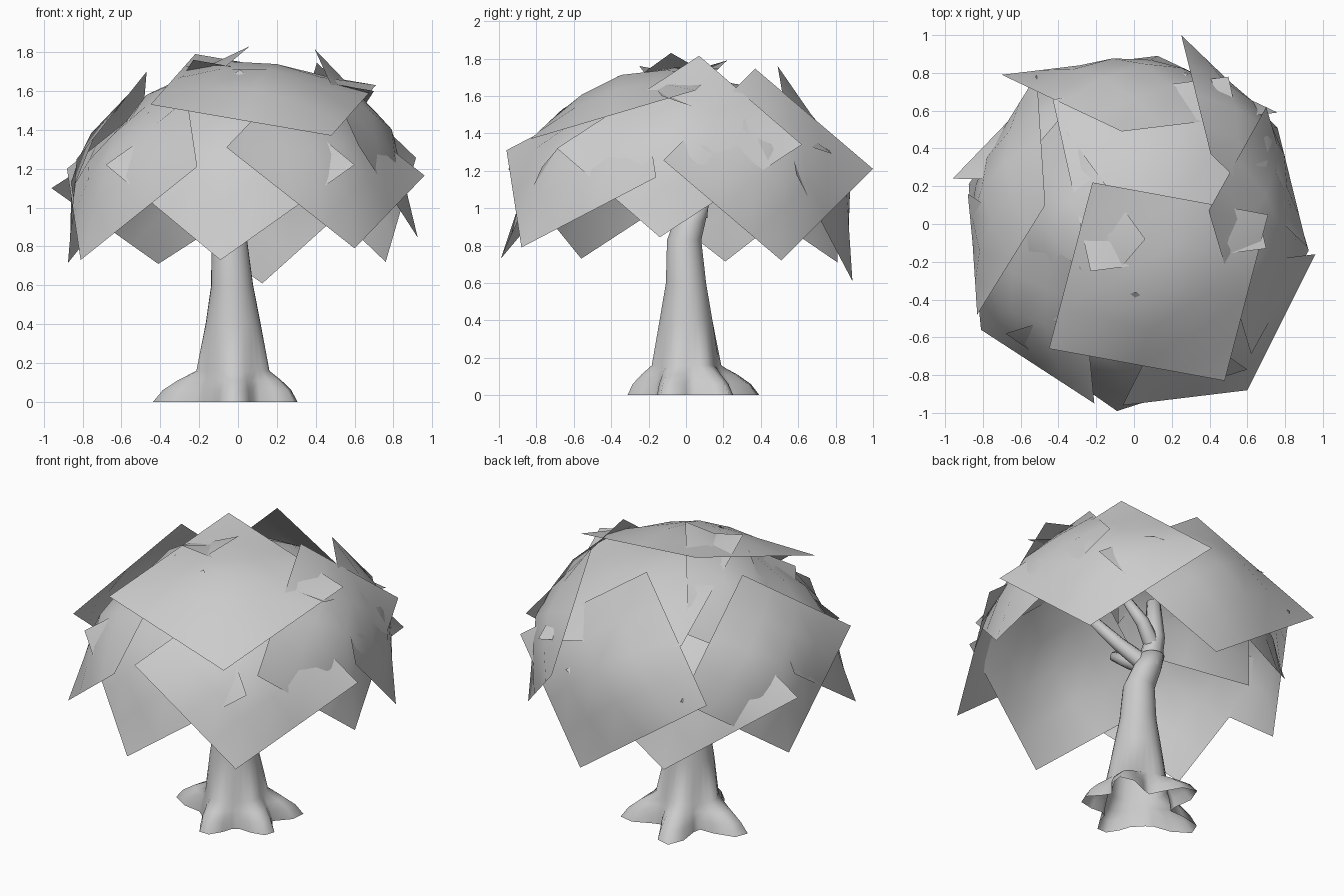
import bpy, bmesh, math
from mathutils import Vector

if "Cube" in bpy.data.objects:
    bpy.data.objects.remove(bpy.data.objects["Cube"])


def make_object(name, bm):
    me = bpy.data.meshes.new(name)
    bm.to_mesh(me)
    bm.free()
    ob = bpy.data.objects.new(name, me)
    bpy.context.collection.objects.link(ob)
    for p in me.polygons:
        p.use_smooth = True
    return ob


def skin(bm, rings, cap=False):
    """Join successive rings of points with quads."""
    loops = [[bm.verts.new(p) for p in ring] for ring in rings]
    n = len(loops[0])
    for a, b in zip(loops, loops[1:]):
        for i in range(n):
            j = (i + 1) % n
            bm.faces.new((a[i], a[j], b[j], b[i]))
    if cap:
        bm.faces.new(loops[-1])


def tube(name, pts, radii, sides=8):
    bm = bmesh.new()
    pts = [Vector(p) for p in pts]
    rings = []
    for k, p in enumerate(pts):
        d = (pts[min(k + 1, len(pts) - 1)] - pts[max(k - 1, 0)]).normalized()
        q = Vector((0, 0, 1)).rotation_difference(d)
        rings.append([p + q @ Vector((radii[k] * math.cos(t), radii[k] * math.sin(t), 0))
                      for t in (2 * math.pi * i / sides for i in range(sides))])
    skin(bm, rings, cap=True)
    return make_object(name, bm)


# Trunk with flared roots: (angle in degrees, reach at the ground)
ROOTS = [(36, .39), (106, .41), (176, .42), (270, .32), (342, .34)]
SIDES = 30


def root_reach(deg):
    best = 0
    for a, r in ROOTS:
        d = abs((deg - a + 180) % 360 - 180)
        if d < 34:
            best = max(best, (r - .19) * (.5 + .5 * math.cos(math.pi * d / 34)))
    return best


# z, centre x, centre y, radius, share of the root flare
TRUNK = [(0, -.02, 0, .195, 1), (.06, -.02, 0, .19, .8), (.11, -.02, 0, .18, .5),
         (.16, -.02, 0, .172, .1), (.4, -.025, 0, .142, 0), (.6, -.03, 0, .108, 0),
         (.83, -.045, -.01, .092, 0), (.93, -.07, .02, .085, 0), (1.03, -.09, .05, .075, 0)]
bm = bmesh.new()
rings = []
for z, cx, cy, r, share in TRUNK:
    ring = []
    for i in range(SIDES):
        deg = 360 * i / SIDES
        t = math.radians(deg)
        rr = r + share * root_reach(deg)
        ring.append((cx + rr * math.cos(t), cy + rr * math.sin(t), z))
    rings.append(ring)
skin(bm, rings, cap=True)
make_object("trunk", bm)

# Branches inside the crown
fork = (-.08, .04, .96)
tube("branch_main", [fork, (-.1, .07, 1.15), (-.08, .08, 1.38)], [.075, .058, .04])
tube("branch_right", [fork, (.08, -.05, 1.1), (.22, -.12, 1.24)], [.055, .042, .03])
tube("branch_back", [(-.1, .06, 1.08), (.02, .1, 1.2), (.1, .05, 1.34)], [.05, .04, .028])
tube("branch_front", [fork, (-.06, -.12, 1.06), (-.03, -.22, 1.13)], [.055, .042, .03])

# Domed leaf cards: one corner and its two neighbours (the fourth follows), and the bulge
CARDS = {
    "top_front": ((-.45, -.66, 1.53), (.48, -.83, 1.37), (-.22, .22, 1.79), .14),
    "top_back": ((-.23, -.25, 1.76), (.70, -.13, 1.60), (-.43, .66, 1.45), .14),
    "top_left": ((.06, -.08, 1.83), (-.40, .55, 1.47), (-.37, -.58, 1.47), .14),
    "front": ((-.09, -.99, .73), (.60, -.77, 1.22), (-.68, -.58, 1.22), .15),
    "front_left": ((-.81, -.56, .73), (-.21, -.95, 1.21), (-.88, .16, 1.20), .15),
    "front_right": ((.60, -.88, .79), (.96, -.16, 1.165), (-.06, -.96, 1.31), .15),
    "left": ((-.875, .21, .715), (-.83, -.48, 1.25), (-.515, .79, 1.165), .15),
    "back_left": ((-.41, .81, .71), (-.96, .24, 1.10), (.29, .80, 1.16), .15),
    "back": ((.125, .89, .61), (-.70, .79, 1.19), (.76, .59, 1.18), .17),
    "back_right": ((.76, .51, .72), (.25, 1.0, 1.21), (.916, -.12, 1.256), .15),
    "right": ((.925, -.14, .845), (.70, .62, 1.34), (.62, -.69, 1.32), .15),
}
N = 4
for name, (a, b, c, bulge) in CARDS.items():
    a, b, c = Vector(a), Vector(b), Vector(c)
    e, f = b - a, c - a
    normal = e.cross(f).normalized()
    if normal.dot((b + c) / 2 - Vector((0, 0, .8))) < 0:
        e, f, normal = f, e, -normal
    bm = bmesh.new()
    grid = [[bm.verts.new(a + e * i / N + f * j / N + normal * bulge
                          * (math.sin(math.pi * i / N) * math.sin(math.pi * j / N)))
             for j in range(N + 1)] for i in range(N + 1)]
    for i in range(N):
        for j in range(N):
            bm.faces.new((grid[i][j], grid[i + 1][j], grid[i + 1][j + 1], grid[i][j + 1]))
    make_object("leaf_card_" + name, bm)
